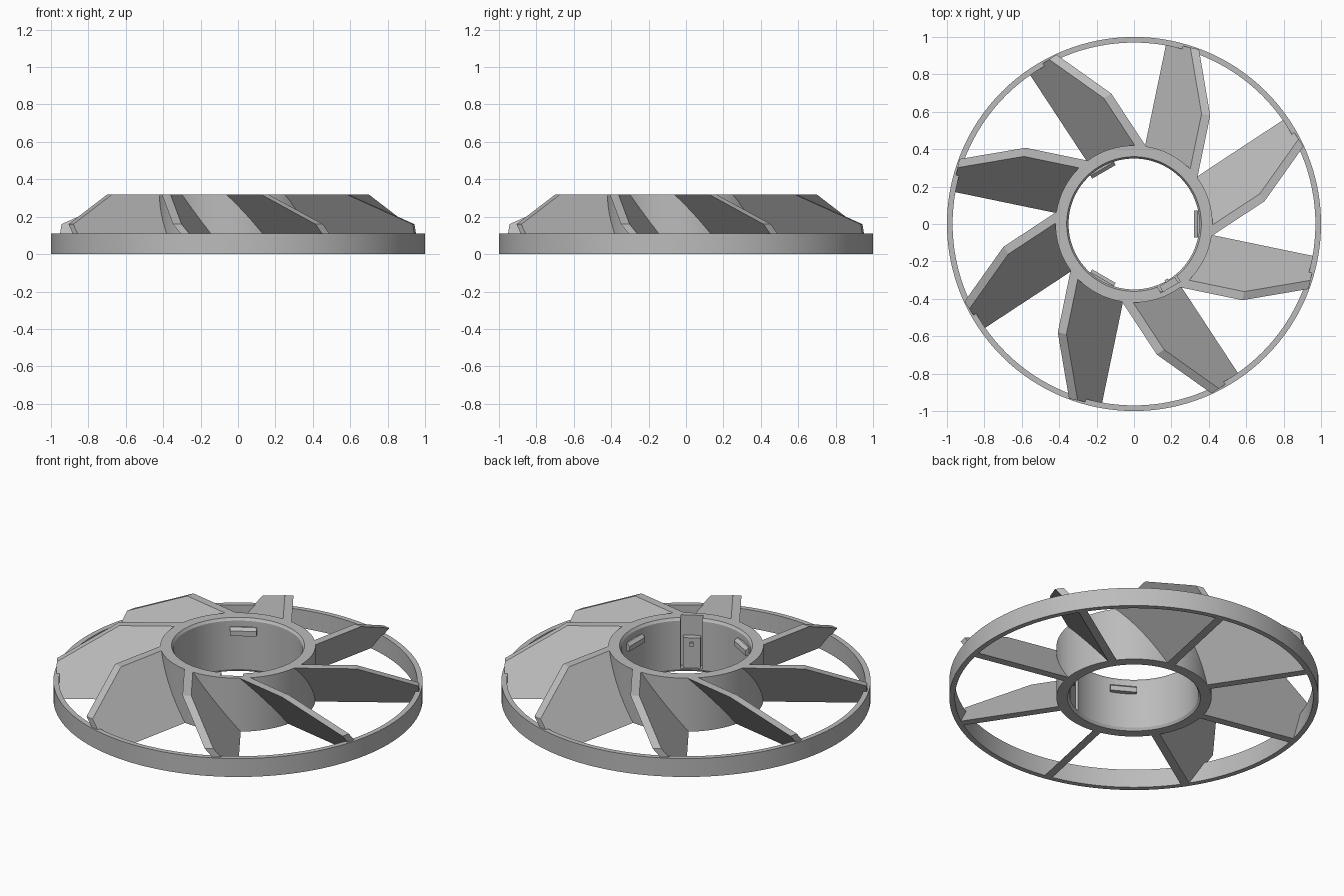
import bpy, bmesh
from math import cos, sin, pi, radians, sqrt
from mathutils import Matrix

cube = bpy.data.objects.get("Cube")
if cube:
    bpy.data.objects.remove(cube, do_unlink=True)

grey = bpy.data.materials.new("plain grey")
grey.use_nodes = True
grey.diffuse_color = (0.5, 0.5, 0.5, 1)
grey.node_tree.nodes["Principled BSDF"].inputs["Base Color"].default_value = (0.5, 0.5, 0.5, 1)


def finish(name, bm, smooth=False):
    bmesh.ops.recalc_face_normals(bm, faces=bm.faces)
    mesh = bpy.data.meshes.new(name)
    bm.to_mesh(mesh)
    bm.free()
    mesh.materials.append(grey)
    obj = bpy.data.objects.new(name, mesh)
    bpy.context.collection.objects.link(obj)
    if smooth:
        activate(obj)
        bpy.ops.object.shade_smooth_by_angle(angle=radians(30))
    return obj


def activate(obj):
    bpy.ops.object.select_all(action='DESELECT')
    obj.select_set(True)
    bpy.context.view_layer.objects.active = obj


def lathe(name, profile, steps=128):
    """Turn a closed (radius, height) profile around z."""
    bm = bmesh.new()
    rings = [[bm.verts.new((r * cos(2 * pi * i / steps), r * sin(2 * pi * i / steps), z))
              for r, z in profile] for i in range(steps)]
    n = len(profile)
    for i in range(steps):
        a, b = rings[i], rings[(i + 1) % steps]
        for j in range(n):
            k = (j + 1) % n
            bm.faces.new((a[j], b[j], b[k], a[k]))
    return finish(name, bm, smooth=True)


def prism(name, near, far, angle):
    """Join two matching outlines with side faces, then turn about z."""
    bm = bmesh.new()
    a = [bm.verts.new(p) for p in near]
    b = [bm.verts.new(p) for p in far]
    bm.faces.new(a)
    bm.faces.new(b)
    for i in range(len(a)):
        j = (i + 1) % len(a)
        bm.faces.new((a[i], a[j], b[j], b[i]))
    bmesh.ops.rotate(bm, verts=bm.verts, matrix=Matrix.Rotation(radians(angle), 3, 'Z'))
    return finish(name, bm)


def radial_block(name, outline, width, angle):
    """Extrude a (radius, height) outline sideways."""
    sides = [[(r, s * width / 2, z) for r, z in outline] for s in (-1, 1)]
    return prism(name, *sides, angle)


def box(r0, r1, z0, z1):
    return [(r0, z0), (r1, z0), (r1, z1), (r0, z1)]


# Outer ring and hub sleeve with chamfered bore
HEIGHT = 0.32
lathe("outer_ring", box(0.97, 1.0, 0, 0.11))
hub = lathe("hub", [(0.42, 0), (0.42, HEIGHT), (0.36, HEIGHT), (0.35, 0.305),
                    (0.35, 0.015), (0.36, 0)])

# Keyway cut into the bore
LATCH_ANGLE = -60
cutter = radial_block("keyway_cutter", box(0.3, 0.39, 0.02, 0.4), 0.12, LATCH_ANGLE)
cutter.hide_render = True
cut = hub.modifiers.new("keyway", 'BOOLEAN')
cut.operation = 'DIFFERENCE'
cut.solver = 'EXACT'
cut.object = cutter
activate(hub)
bpy.ops.object.modifier_apply(modifier=cut.name)
bpy.data.objects.remove(cutter, do_unlink=True)

# Latch plate with a small stud in the keyway
radial_block("latch_plate", box(0.355, 0.395, 0.01, 0.2), 0.095, LATCH_ANGLE)
radial_block("latch_stud", box(0.343, 0.36, 0.15, 0.175), 0.02, LATCH_ANGLE)

# Three retaining tabs inside the bore
for i in range(3):
    radial_block(f"retaining_tab_{i + 1}",
                 [(0.37, 0.225), (0.322, 0.225), (0.322, 0.255), (0.34, 0.27), (0.37, 0.27)],
                 0.145, 120 * i)

# Eight leaning blades: each side is a flat outline sheared sideways with height
LEAN = 0.817
TIP = 0.985


def blade_side(offset):
    def point(u, z):
        return (u, offset - LEAN * z, z)

    def root(z):
        return point(sqrt(0.41 ** 2 - (offset - LEAN * z) ** 2), z)
    return [root(0), point(TIP, 0), point(TIP, 0.16), point(0.65, HEIGHT), root(HEIGHT)]


for i in range(8):
    prism(f"blade_{i + 1}", blade_side(0.027), blade_side(-0.02), 45 * i - 11.7)
